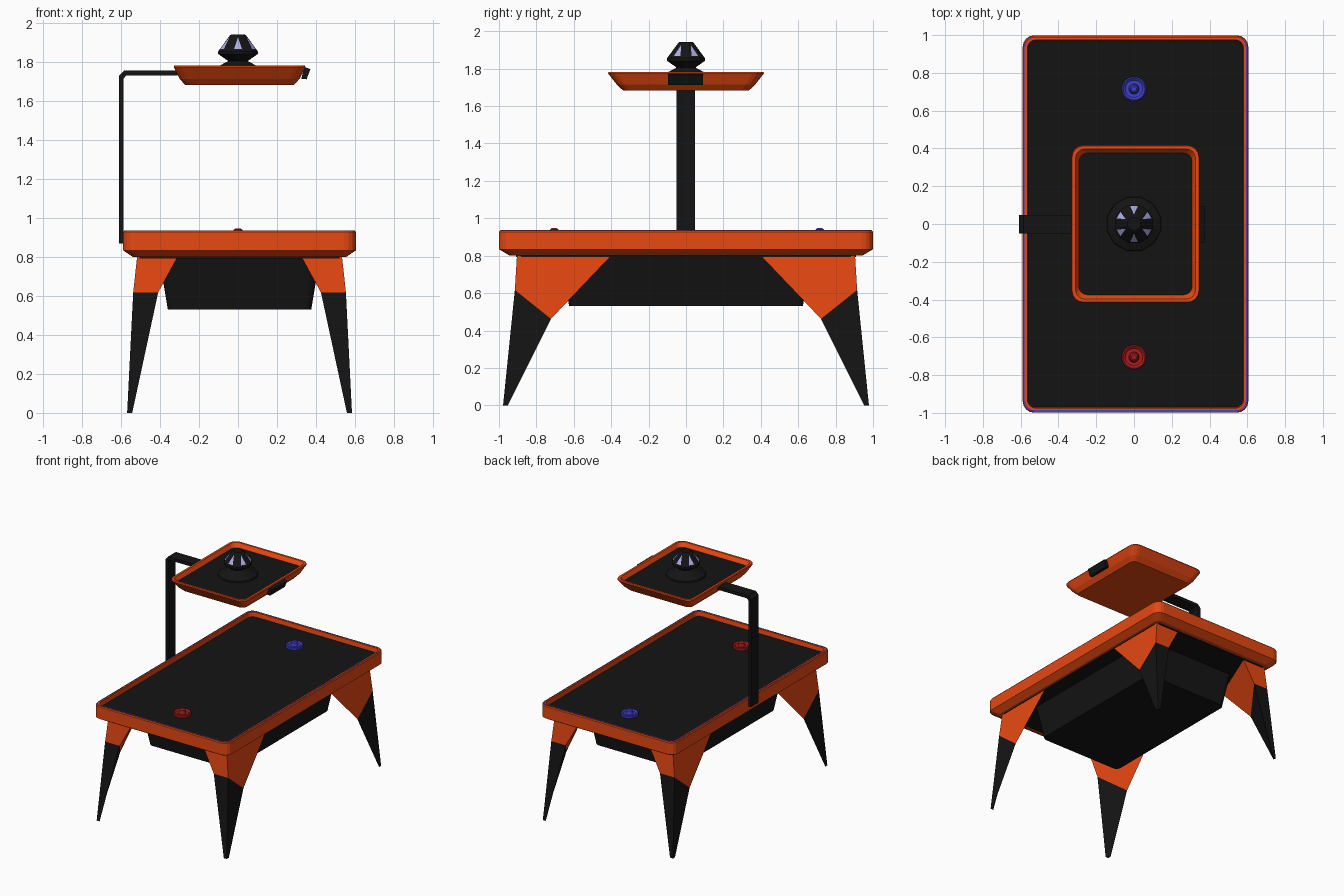
import bpy, bmesh
from math import cos, sin, pi

if "Cube" in bpy.data.objects:
    bpy.data.objects.remove(bpy.data.objects["Cube"])

def material(name, rgb):
    m = bpy.data.materials.new(name)
    m.diffuse_color = (*rgb, 1)
    m.use_nodes = True
    m.node_tree.nodes["Principled BSDF"].inputs["Base Color"].default_value = m.diffuse_color
    return m

ORANGE = material("orange", (0.80, 0.065, 0.006))
BLACK = material("black", (0.007, 0.007, 0.007))
BLUE = material("blue", (0.05, 0.05, 0.60))
RED = material("red", (0.40, 0.012, 0.012))
GLOW = material("glow", (0.42, 0.42, 0.85))
CX = 0.008   # the table is slightly off centre because of the post

def finish(name, bm, mats, fix=True):
    if fix:
        bmesh.ops.recalc_face_normals(bm, faces=bm.faces)
    me = bpy.data.meshes.new(name)
    bm.to_mesh(me)
    bm.free()
    for m in mats:
        me.materials.append(m)
    ob = bpy.data.objects.new(name, me)
    bpy.context.collection.objects.link(ob)
    return ob

def rounded(hx, hy, r, z, n=4):
    """Rounded rectangle outline."""
    pts = []
    for k, (sx, sy) in enumerate([(1, 1), (-1, 1), (-1, -1), (1, -1)]):
        for i in range(n + 1):
            a = (k + i / n) * pi / 2
            pts.append((CX + sx * (hx - r) + r * cos(a), sy * (hy - r) + r * sin(a), z))
    return pts

def circle(r, z, n, c=(0, 0), turn=0):
    return [(c[0] + r * cos(2 * pi * i / n + turn), c[1] + r * sin(2 * pi * i / n + turn), z)
            for i in range(n)]

def loft(name, loops, mats, bands=None, closed=False):
    """Skin outlines; bands gives a material index per band, plus bottom and top caps last."""
    bm = bmesh.new()
    rows = [[bm.verts.new(p) for p in loop] for loop in loops]
    n = len(rows[0])
    pairs = list(zip(rows, rows[1:])) + ([(rows[-1], rows[0])] if closed else [])
    bands = bands or [0] * (len(pairs) + 2)
    for (a, b), mi in zip(pairs, bands):
        for i in range(n):
            j = (i + 1) % n
            bm.faces.new((a[i], a[j], b[j], b[i])).material_index = mi
    if not closed:
        bm.faces.new(rows[0]).material_index = bands[-2]
        bm.faces.new(rows[-1]).material_index = bands[-1]
    return finish(name, bm, mats)

def side_extrusion(name, xz, y0, y1, mat):
    return loft(name, [[(x, y, z) for x, z in xz] for y in (y0, y1)], [mat])

# Table top: chamfered orange rim around a sunken black playfield
loft("table_top", [rounded(.547, .942, .04, .80), rounded(.597, .999, .06, .834),
                   rounded(.597, .999, .06, .928), rounded(.592, .994, .055, .935),
                   rounded(.573, .975, .045, .935), rounded(.568, .970, .04, .90)],
     [ORANGE, BLACK], [0, 0, 0, 0, 0, 0, 1])
loft("rim_light_strip", [rounded(.589, .991, .053, .933), rounded(.589, .991, .053, .937),
                         rounded(.584, .986, .05, .937), rounded(.584, .986, .05, .933)],
     [BLUE], closed=True)

# Underside panel and tapered machine housing
loft("underside_panel", [rounded(.527, .91, .03, .792), rounded(.527, .91, .03, .802)], [BLACK])
loft("housing", [rounded(.368, .625, .04, .53), rounded(.412, .67, .05, .795)], [BLACK])

# Legs: triangular brackets with tapering feet, mirrored to four corners
bracket_top = [(.526, .904, .80), (.318, .904, .80), (.526, .40, .80)]
bracket_low = [(.546, .915, .617), (.418, .915, .617), (.546, .722, .462)]
foot = [(.577, .978, 0), (.551, .978, 0), (.577, .952, 0)]
for sx, xn in ((1, "right"), (-1, "left")):
    for sy, yn in ((-1, "front"), (1, "back")):
        place = lambda loop: [(CX + sx * x, sy * y, z) for x, y, z in loop]
        loft(f"{yn}_{xn}_bracket", [place(bracket_top), place(bracket_low)], [ORANGE])
        loft(f"{yn}_{xn}_leg", [place(bracket_low), place(foot)], [BLACK])

# Bent post carrying the overhead tray
side_extrusion("overhead_post",
               [(-.61, .87), (-.61, 1.73), (-.585, 1.757), (-.31, 1.757), (-.31, 1.732),
                (-.575, 1.732), (-.587, 1.715), (-.587, .87)], -.05, .048, BLACK)
side_extrusion("tray_clip", [(.325, 1.715), (.352, 1.712), (.372, 1.765), (.34, 1.775)],
               -.097, .092, BLACK)

# Overhead tray
loft("overhead_tray", [rounded(.278, .335, .04, 1.682), rounded(.308, .370, .05, 1.715),
                       rounded(.338, .417, .06, 1.775), rounded(.335, .414, .06, 1.783),
                       rounded(.318, .397, .05, 1.783), rounded(.300, .375, .045, 1.752)],
     [ORANGE, BLACK], [0, 0, 0, 0, 0, 0, 1])

# Faceted lamp with six glowing triangular windows
profile = [(.148, 1.75), (.145, 1.762), (.088, 1.787), (.052, 1.806), (.105, 1.842),
           (.105, 1.856), (.045, 1.935), (.036, 1.943)]
loft("lamp", [circle(r, z, 12, turn=pi / 12) for r, z in profile], [BLACK])
bm = bmesh.new()
for k in range(6):
    a = pi / 6 + k * pi / 3
    def on_cone(z, side):
        r = (.105 - .06 * (z - 1.856) / .079) * cos(pi / 12) + .002
        return bm.verts.new((r * cos(a) - side * sin(a), r * sin(a) + side * cos(a), z))
    bm.faces.new((on_cone(1.868, -.02), on_cone(1.868, .02), on_cone(1.928, 0)))
finish("lamp_windows", bm, [GLOW], fix=False)

# Strikers on the playfield
striker = [(.064, .90), (.065, .917), (.058, .922), (.046, .912), (.028, .912),
           (.022, .930), (.022, .940), (.013, .947)]
for name, y, mat in (("red_striker", -.705, RED), ("blue_striker", .715, BLUE)):
    ob = loft(name, [circle(r, z, 24, (0, y)) for r, z in striker], [mat])
    bpy.context.view_layer.objects.active = ob
    ob.select_set(True)
    bpy.ops.object.shade_smooth_by_angle()
    ob.select_set(False)
